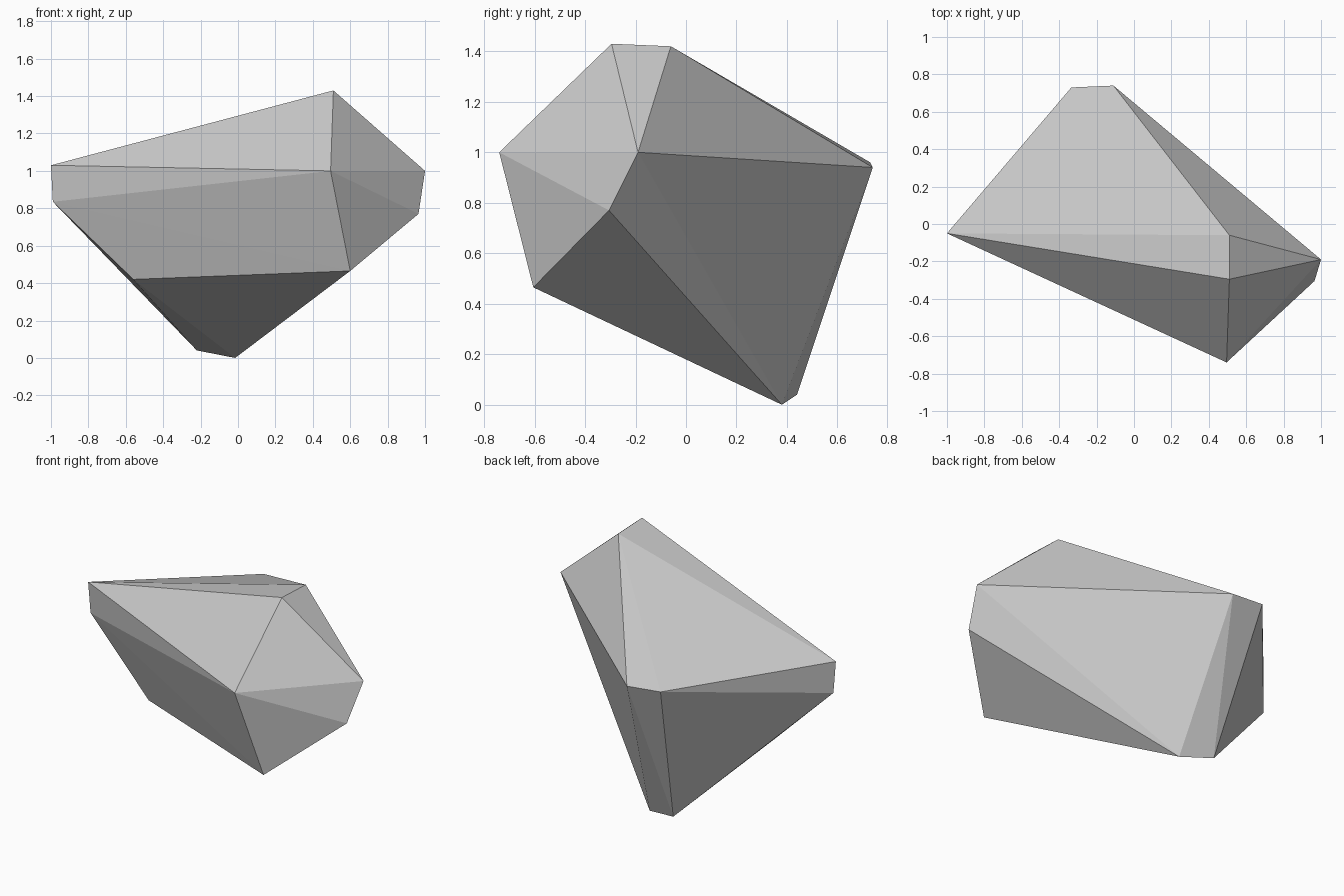
import bpy
import bmesh

# Remove the default object only
default_cube = bpy.data.objects.get("Cube")
if default_cube:
    bpy.data.objects.remove(default_cube, do_unlink=True)


def make_material(name, colour):
    material = bpy.data.materials.new(name)
    material.use_nodes = True
    material.diffuse_color = colour
    shader = material.node_tree.nodes["Principled BSDF"]
    shader.inputs["Base Color"].default_value = colour
    shader.inputs["Roughness"].default_value = 0.9
    return material


def make_hull(name, corners, material):
    """Wrap a faceted convex skin around a handful of corner points."""
    mesh = bpy.data.meshes.new(name)
    bm = bmesh.new()
    for corner in corners:
        bm.verts.new(corner)
    bmesh.ops.convex_hull(bm, input=bm.verts[:])
    bmesh.ops.recalc_face_normals(bm, faces=bm.faces[:])
    for face in bm.faces:
        face.smooth = False
    bm.to_mesh(mesh)
    bm.free()
    mesh.materials.append(material)
    rock = bpy.data.objects.new(name, mesh)
    bpy.context.collection.objects.link(rock)
    return rock


# Corners of the boulder, grouped by where they sit
crest = [(0.51, -0.295, 1.43), (0.51, -0.06, 1.42)]
left_shoulder = [(1, -0.19, 1), (0.965, -0.305, 0.77)]
front_ridge = [(0.495, -0.74, 1), (0.6, -0.605, 0.465)]
right_tip = [(-1, -0.05, 1.03), (-0.99, -0.04, 0.835), (-0.56, -0.08, 0.42)]
back_ridge = [(-0.11, 0.74, 0.94), (-0.335, 0.73, 0.96), (0.31, 0.31, 0.745)]
foot = [(-0.015, 0.38, 0), (-0.22, 0.44, 0.04)]

# Single faceted boulder in plain stone grey
stone_grey = make_material("stone grey", (0.58, 0.58, 0.58, 1))
make_hull("boulder", crest + left_shoulder + front_ridge + right_tip + back_ridge + foot, stone_grey)
